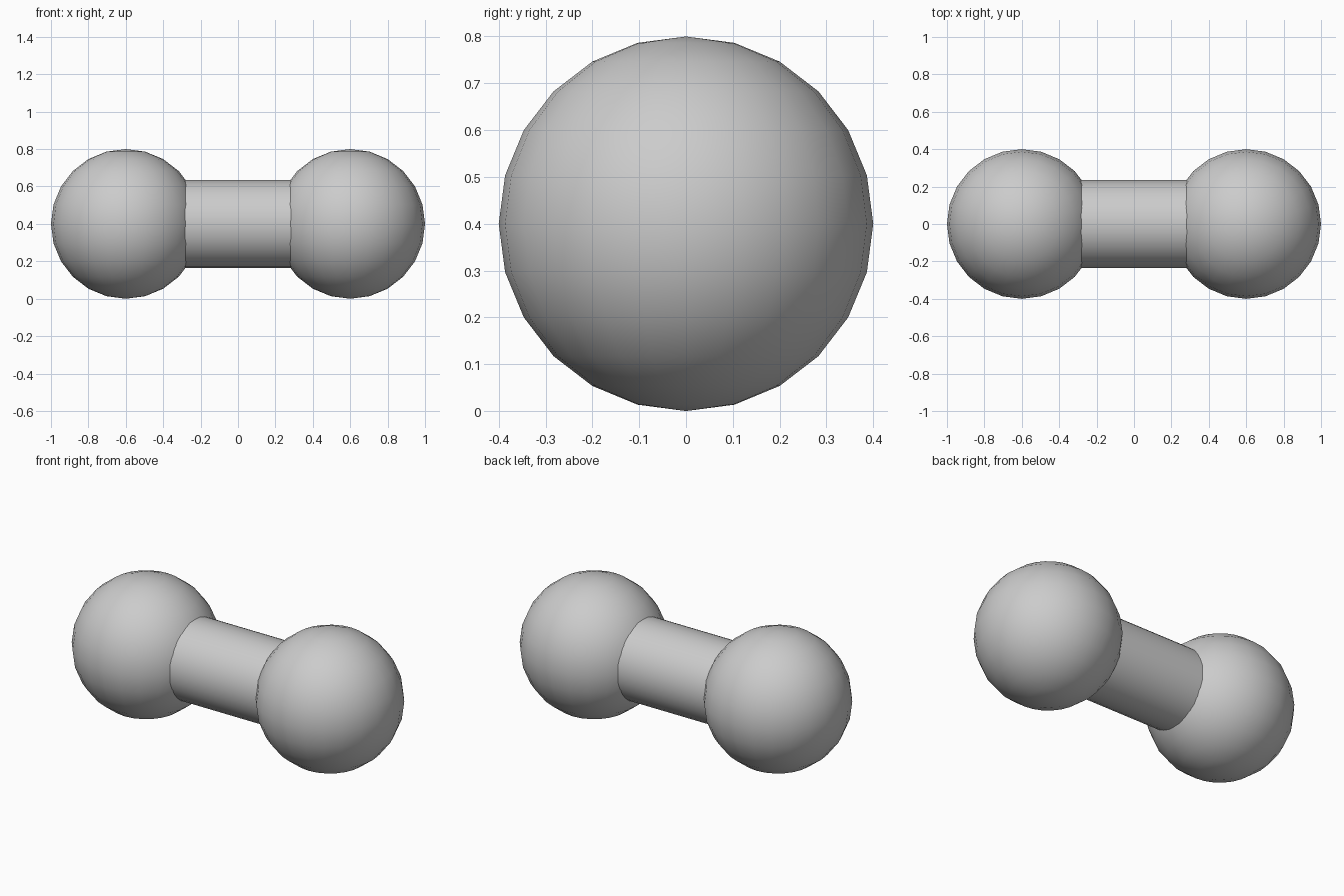
import bpy
import math

if "Cube" in bpy.data.objects:
    bpy.data.objects.remove(bpy.data.objects["Cube"])

BALL_RADIUS = 0.4
BALL_OFFSET = 0.6
BAR_RADIUS = 0.235


def smooth(name):
    obj = bpy.context.object
    obj.name = name
    obj.data.name = name
    bpy.ops.object.shade_smooth_by_angle(angle=math.radians(40))
    return obj


# Round weights, one at each end
for side, x in (("left", -BALL_OFFSET), ("right", BALL_OFFSET)):
    bpy.ops.mesh.primitive_uv_sphere_add(
        segments=24, ring_count=12, radius=BALL_RADIUS,
        location=(x, 0, BALL_RADIUS))
    smooth(side + "_ball")

# Thick handle bar, ends buried in the balls
bpy.ops.mesh.primitive_cylinder_add(
    vertices=32, radius=BAR_RADIUS, depth=2 * 0.45,
    location=(0, 0, BALL_RADIUS), rotation=(0, math.pi / 2, 0))
smooth("handle_bar")
